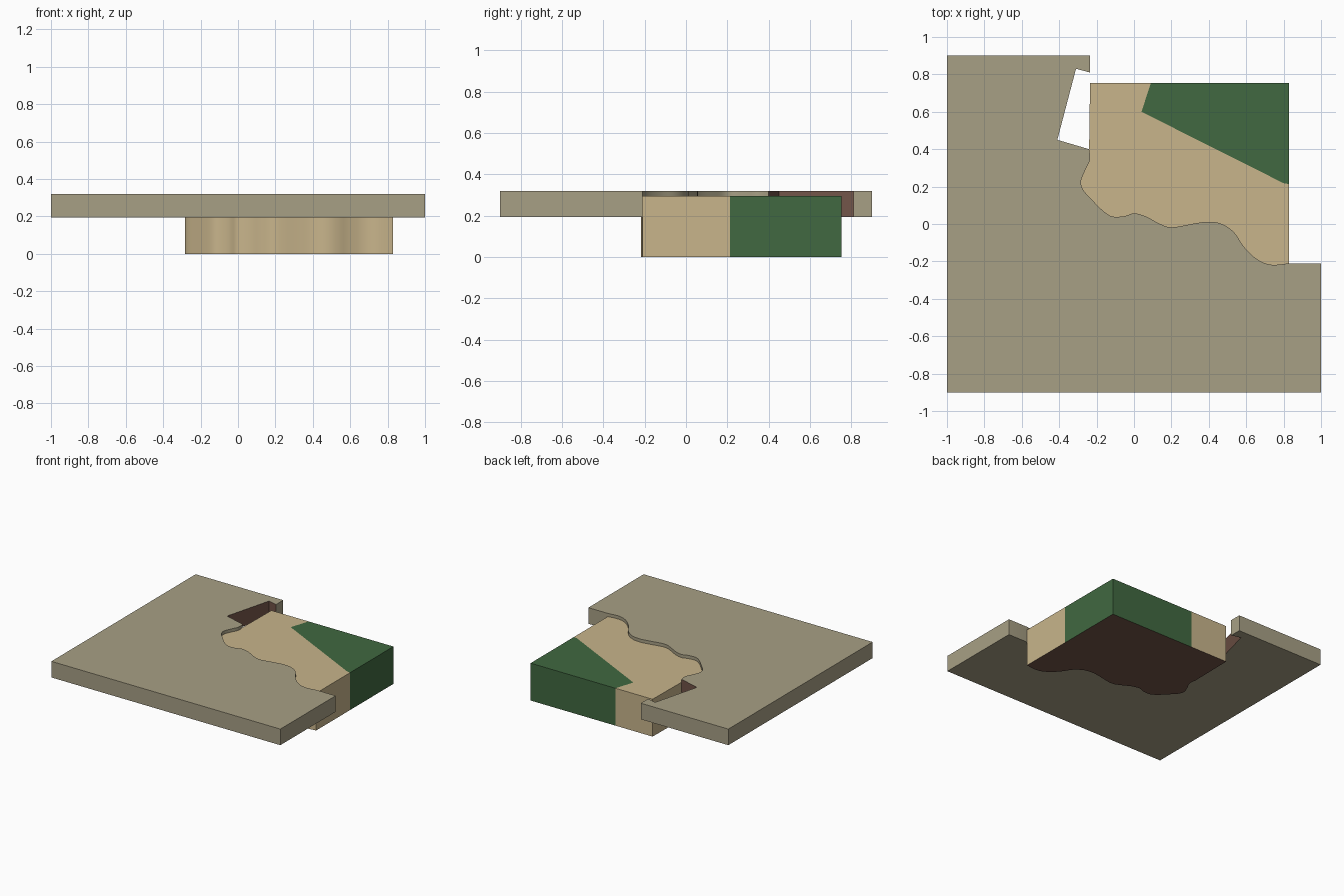
import bpy
from mathutils import Vector

if "Cube" in bpy.data.objects:
    bpy.data.objects.remove(bpy.data.objects["Cube"])


def material(name, color):
    m = bpy.data.materials.new(name)
    m.diffuse_color = (*color, 1)
    m.use_nodes = True
    m.node_tree.nodes["Principled BSDF"].inputs["Base Color"].default_value = m.diffuse_color
    return m


STONE = material("stone", (0.39, 0.35, 0.235))
SAND = material("sand", (0.58, 0.46, 0.26))
GREEN = material("forest_green", (0.052, 0.14, 0.052))
BROWN = material("earth", (0.17, 0.09, 0.065))


def smooth_path(pts, steps=4):
    """Catmull-Rom curve through the points."""
    p = [Vector(q) for q in pts]
    p = [p[0]] + p + [p[-1]]
    out = []
    for a, b, c, d in zip(p, p[1:], p[2:], p[3:]):
        for i in range(steps):
            t = i / steps
            out.append(tuple(0.5 * (2 * b + (c - a) * t + (2 * a - 5 * b + 4 * c - d) * t * t
                                    + (3 * b - a - 3 * c + d) * t ** 3)))
    return out + [tuple(p[-1])]


def prism(name, outline, z0, z1, mat, earth_bottom=False, earth_from=(), open_from=()):
    """Extrude a counter-clockwise outline; walls starting at the listed points are brown or left out."""
    n = len(outline)
    verts = [(x, y, z) for z in (z0, z1) for x, y in outline]
    faces = [tuple(range(n, 2 * n)), tuple(reversed(range(n)))]
    slots = [0, int(earth_bottom)]
    for i, p in enumerate(outline):
        if p in open_from:
            continue
        j = (i + 1) % n
        faces.append((i, j, n + j, n + i))
        slots.append(int(p in earth_from))
    me = bpy.data.meshes.new(name)
    me.from_pydata(verts, [], faces)
    me.materials.append(mat)
    me.materials.append(BROWN)
    for poly, s in zip(me.polygons, slots):
        poly.material_index = s
    ob = bpy.data.objects.new(name, me)
    bpy.context.collection.objects.link(ob)
    bpy.ops.object.select_all(action='DESELECT')
    ob.select_set(True)
    bpy.context.view_layer.objects.active = ob
    bpy.ops.object.shade_smooth_by_angle()
    return ob


# Wavy shoreline shared by the slab and the lower block
shore = smooth_path([
    (0.83, -0.21), (0.735, -0.218), (0.66, -0.19), (0.59, -0.125), (0.535, -0.045),
    (0.47, 0.0), (0.40, 0.012), (0.325, 0.003), (0.20, -0.018), (0.13, 0.005),
    (0.065, 0.04), (0.0, 0.057), (-0.05, 0.042), (-0.115, 0.04), (-0.165, 0.07),
    (-0.23, 0.135), (-0.273, 0.185), (-0.283, 0.23), (-0.262, 0.285), (-0.235, 0.345),
    (-0.24, 0.40)])

# Upper slab with the slanted notch, whose walls are brown
notch = [(-0.41, 0.45), (-0.31, 0.83), (-0.235, 0.81)]
prism("upper_slab",
      [(-1, -0.9), (1, -0.9), (1, -0.21)] + shore + notch + [(-0.235, 0.9), (-1, 0.9)],
      0.193, 0.32, STONE, earth_from=[shore[-1]] + notch[:2])

# Lower block: sand and green areas meeting along a shared border
border = [(0.83, 0.213), (0.80, 0.218), (0.04, 0.60), (0.09, 0.753)]
prism("sand_block", shore[::-1] + border + [(-0.235, 0.753)],
      0, 0.295, SAND, earth_bottom=True, open_from=border[:3])
prism("green_block", [(0.83, 0.753)] + border[::-1],
      0, 0.295, GREEN, earth_bottom=True, open_from=border[1:])
